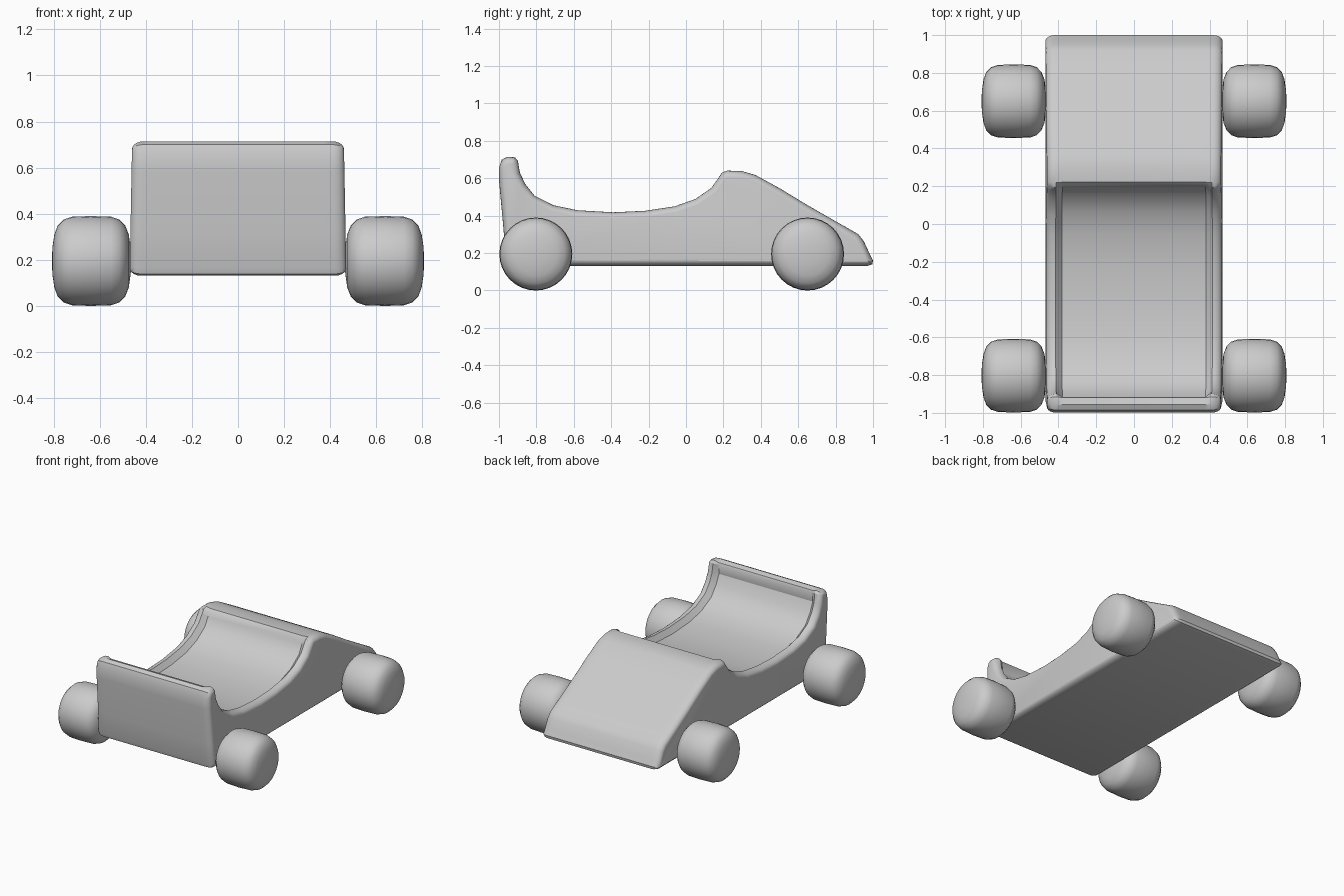
import bpy, bmesh, math
from mathutils import Vector

if "Cube" in bpy.data.objects:
    bpy.data.objects.remove(bpy.data.objects["Cube"])


def finish(bm, name, angle):
    bmesh.ops.remove_doubles(bm, verts=bm.verts, dist=1e-5)
    bmesh.ops.recalc_face_normals(bm, faces=bm.faces)
    me = bpy.data.meshes.new(name)
    bm.to_mesh(me)
    bm.free()
    ob = bpy.data.objects.new(name, me)
    bpy.context.collection.objects.link(ob)
    bpy.ops.object.select_all(action='DESELECT')
    ob.select_set(True)
    bpy.context.view_layer.objects.active = ob
    bpy.ops.object.shade_smooth_by_angle(angle=math.radians(angle))
    return ob


# Side outline of the body (y, z), clockwise from the rear underside
OUTLINE = [Vector(p) for p in (
    (-0.94, 0.131), (-0.958, 0.139), (-0.966, 0.165), (-0.975, 0.32), (-0.999, 0.58),
    (-0.999, 0.66), (-0.985, 0.70), (-0.955, 0.714), (-0.915, 0.712), (-0.899, 0.695),
    (-0.888, 0.63), (-0.86, 0.57), (-0.81, 0.507), (-0.71, 0.456), (-0.58, 0.429),
    (-0.39, 0.418), (-0.22, 0.426), (-0.06, 0.45), (0.05, 0.489), (0.135, 0.548),
    (0.172, 0.60), (0.192, 0.63), (0.22, 0.641), (0.30, 0.638), (0.37, 0.618),
    (0.50, 0.547), (0.65, 0.456), (0.80, 0.370), (0.92, 0.302), (0.95, 0.265),
    (0.98, 0.20), (1.0, 0.16), (0.996, 0.14), (0.97, 0.131))]


def inset(points, d):
    """Move a clockwise outline inwards by d."""
    out = []
    for i, p in enumerate(points):
        a = (p - points[i - 1]).normalized()
        b = (points[(i + 1) % len(points)] - p).normalized()
        na = Vector((a.y, -a.x))
        n = (na + Vector((b.y, -b.x))).normalized()
        out.append(p + n * d / max(n.dot(na), 0.6))
    return out


# Seat hollow: the outline sunk between the side rims
weight = {8: 0.3, 9: 0.5, 20: 0.8, 21: 0.6, 22: 0.2}
weight.update({i: 1 for i in range(10, 20)})
HOLLOW = [p.lerp(q, weight.get(i, 0))
          for i, (p, q) in enumerate(zip(OUTLINE, inset(OUTLINE, 0.035)))]

# Body: outlines lofted across x, with rounded side edges and a slight upward taper
half = [(0.385, HOLLOW)]
for k in range(6):
    a = math.radians(90 * k / 5)
    half.append((0.469 - 0.05 * (1 - math.sin(a)), inset(OUTLINE, 0.033 * (1 - math.cos(a)))))
sections = [(-x, pts) for x, pts in reversed(half)] + half
bm = bmesh.new()
rings = [[bm.verts.new((x * (1 - 0.04 * (p.y - 0.2)), p.x, p.y)) for p in pts]
         for x, pts in sections]
n = len(OUTLINE)
for r, s in zip(rings, rings[1:]):
    for i in range(n):
        j = (i + 1) % n
        bm.faces.new((r[i], r[j], s[j], s[i]))
bm.faces.new(rings[0])
bm.faces.new(rings[-1])
finish(bm, "car_body", 30)

# Wheels: fat rounded tyre section (x, radius) spun about the axle
TYRE = [(0.462, 0), (0.466, 0.06), (0.474, 0.115), (0.49, 0.155), (0.515, 0.18),
        (0.55, 0.192), (0.64, 0.195), (0.72, 0.192), (0.757, 0.18), (0.782, 0.155),
        (0.797, 0.115), (0.805, 0.06), (0.808, 0)]


def wheel(name, side, y):
    bm = bmesh.new()
    vs = [bm.verts.new((side * x, y, 0.195 + r)) for x, r in TYRE]
    es = [bm.edges.new(e) for e in zip(vs, vs[1:])]
    bmesh.ops.spin(bm, geom=vs + es, cent=(0, y, 0.195), axis=(1, 0, 0),
                   angle=math.tau, steps=32, use_merge=True)
    finish(bm, name, 50)


for end, y in (("front", -0.803), ("rear", 0.65)):
    for label, side in (("left", -1), ("right", 1)):
        wheel(f"{end}_{label}_wheel", side, y)
